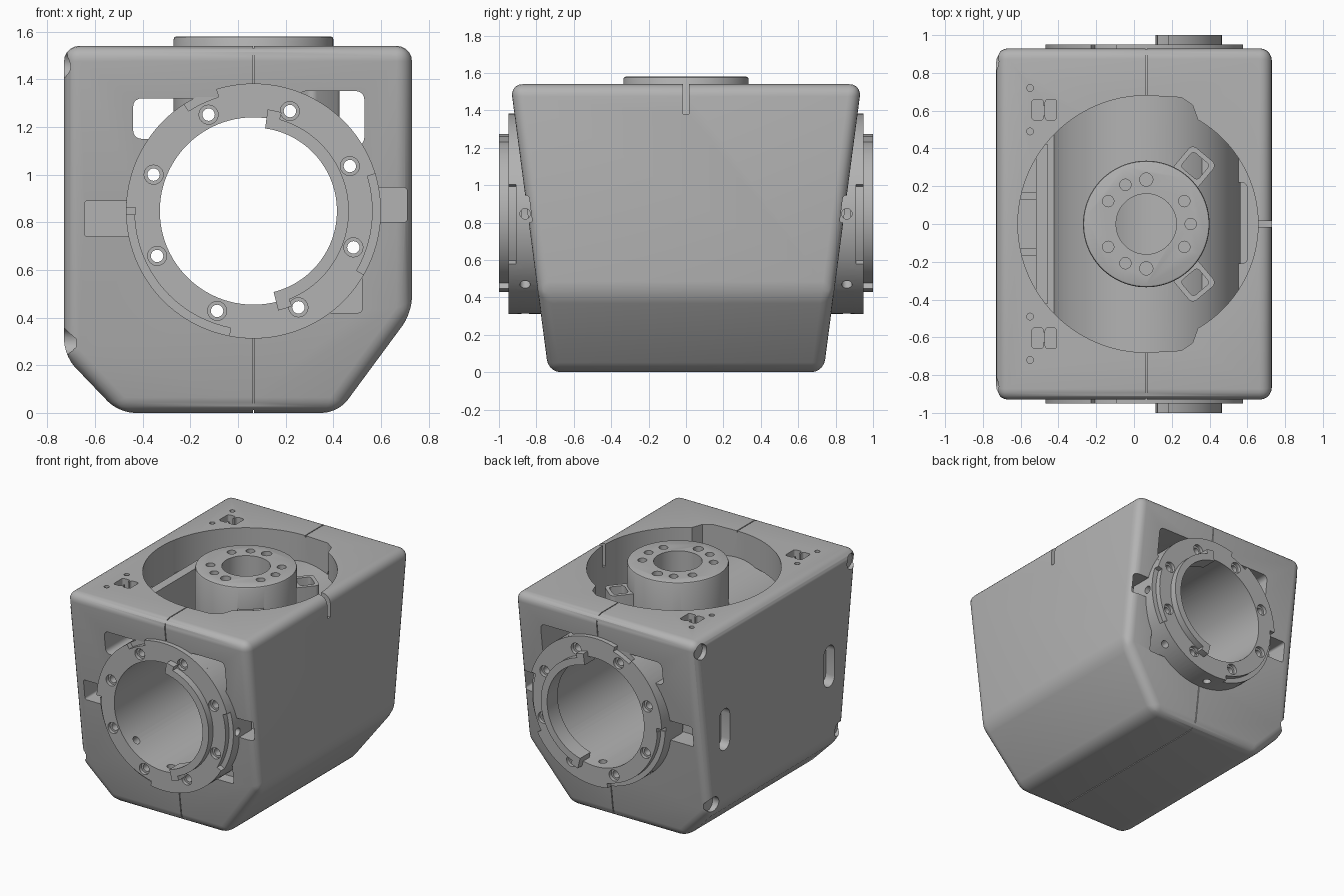
import bpy, bmesh
from math import cos, sin, radians, atan
from mathutils import Matrix, Vector

old = bpy.data.objects.get("Cube")
if old:
    bpy.data.objects.remove(old)

grey = bpy.data.materials.new("plain grey")
grey.use_nodes = True
grey.diffuse_color = (0.45, 0.45, 0.45, 1)
grey.node_tree.nodes["Principled BSDF"].inputs["Base Color"].default_value = (0.45, 0.45, 0.45, 1)

CX, CZ = 0.065, 0.847          # bore centre
FLANGE, TUBE, BORE = 0.535, 0.5, 0.393
END = 0.95                     # flange face


# ---------- helpers ----------
def arc(cx, cy, r, a0, a1, n):
    return [(cx + r * cos(radians(a0 + (a1 - a0) * i / n)),
             cy + r * sin(radians(a0 + (a1 - a0) * i / n))) for i in range(n + 1)]


def circle(cx, cy, r, n=24):
    return arc(cx, cy, r, 0, 360, n)[:-1]


def sector(r0, r1, a0, a1, n=32):
    return arc(CX, CZ, r1, a0, a1, n) + arc(CX, CZ, r0, a1, a0, n)


def rect(x0, x1, y0, y1, r=0.0):
    if not r:
        return [(x0, y0), (x1, y0), (x1, y1), (x0, y1)]
    return (arc(x1 - r, y1 - r, r, 0, 90, 5) + arc(x0 + r, y1 - r, r, 90, 180, 5)
            + arc(x0 + r, y0 + r, r, 180, 270, 5) + arc(x1 - r, y0 + r, r, 270, 360, 5))


def prism(name, pts, axis, lo, hi):
    """Extrude a flat outline along an axis."""
    place = {"x": lambda a, b, t: (t, a, b),
             "y": lambda a, b, t: (a, t, b),
             "z": lambda a, b, t: (a, b, t)}[axis]
    bm = bmesh.new()
    ends = [[bm.verts.new(place(a, b, t)) for a, b in pts] for t in (lo, hi)]
    for ring in ends:
        bm.faces.new(ring)
    for i in range(len(pts)):
        j = (i + 1) % len(pts)
        bm.faces.new((ends[0][i], ends[0][j], ends[1][j], ends[1][i]))
    bmesh.ops.recalc_face_normals(bm, faces=bm.faces)
    mesh = bpy.data.meshes.new(name)
    bm.to_mesh(mesh)
    bm.free()
    mesh.materials.append(grey)
    ob = bpy.data.objects.new(name, mesh)
    bpy.context.collection.objects.link(ob)
    return ob


def apply(ob, mod):
    bpy.context.view_layer.objects.active = ob
    bpy.ops.object.modifier_apply(modifier=mod.name)


def combine(ob, other, op="DIFFERENCE"):
    mod = ob.modifiers.new("bool", "BOOLEAN")
    mod.operation, mod.solver, mod.object = op, "EXACT", other
    apply(ob, mod)
    bpy.data.objects.remove(other)


def cut(ob, pts, axis, lo, hi, tilt=None):
    c = prism("cutter", pts, axis, lo, hi)
    if tilt:
        c.data.transform(tilt)
    combine(ob, c)


def round_edges(ob, width, segments, limit=25):
    mod = ob.modifiers.new("bevel", "BEVEL")
    mod.width, mod.segments, mod.limit_method = width, segments, "ANGLE"
    mod.angle_limit = radians(limit)
    apply(ob, mod)


# ---------- housing: chamfered block, ends leaning inward ----------
outline = [(-0.73, 0.24), (-0.50, 0), (0.42, 0), (0.73, 0.42), (0.73, 1.54), (-0.73, 1.54)]
housing = prism("housing", outline, "y", -1, 1)
for v in housing.data.vertices:
    v.co.y *= 0.735 + 0.132 * v.co.z
round_edges(housing, 0.065, 5)

# top opening and the deeper side pocket
opening = (arc(CX, 0, 0.68, 90, 270, 48) + [(0.25, -0.67), (0.31, -0.63)]
           + arc(0.02, 0, 0.637, -60, 60, 32) + [(0.31, 0.63), (0.25, 0.67)])
cut(housing, opening, "z", 0.95, 1.7)
cut(housing, rect(0.45, 0.6, -0.21, 0.22, 0.03), "z", 0.75, 1.2)
# passage for the tube
cut(housing, circle(CX, CZ, 0.485, 64), "y", -1.1, 1.1)
# windows through both end walls
cut(housing, rect(-0.44, -0.05, 1.15, 1.32, 0.035), "y", -1.1, 1.1)
cut(housing, rect(0.25, 0.53, 1.12, 1.35, 0.035), "y", -1.1, 1.1)
for s in (-1, 1):
    # pockets beside the flanges
    for x0, x1, z0, z1, deep in ((-0.645, -0.4, 0.74, 0.89, 0.68), (0.55, 0.71, 0.8, 0.945, 0.68),
                                 (0.3, 0.52, 0.42, 0.62, 0.7)):
        cut(housing, rect(x0, x1, z0, z1, 0.015), "y", *sorted((s * deep, s * 1.1)))
    # slots and corner reliefs on the -x wall
    cut(housing, rect(s * 0.6 - 0.06, s * 0.6 + 0.06, 0.65, 0.95, 0.058), "x", -0.8, -0.66)
    cut(housing, circle(s * 0.86, 1.46, 0.055), "x", -0.8, -0.695)
    cut(housing, circle(s * 0.72, 0.3, 0.055), "x", -0.8, -0.68)
    # latch recesses and pin holes on top
    cut(housing, rect(-0.54, -0.48, s * 0.605 - 0.055, s * 0.605 + 0.055, 0.015), "z", 1.46, 1.6)
    cut(housing, rect(-0.47, -0.41, s * 0.605 - 0.055, s * 0.605 + 0.055, 0.015), "z", 1.42, 1.6)
    cut(housing, rect(-0.5, -0.45, s * 0.6 - 0.025, s * 0.6 + 0.025), "z", 1.46, 1.6)
    for y in (0.72, 0.49):
        cut(housing, circle(-0.55, s * y, 0.018, 16), "z", 1.48, 1.6)
    # seam groove on the leaning end
    lean = Matrix.Translation(Vector((0, s * 0.735, 0))) @ Matrix.Rotation(-s * atan(0.132), 4, "X")
    cut(housing, rect(CX - 0.003, CX + 0.003, -0.012, 0.012), "z", -0.1, 1.7, lean)
cut(housing, rect(CX - 0.003, CX + 0.003, -1, 1), "z", 1.528, 1.6)
cut(housing, rect(CX - 0.003, CX + 0.003, -1, 1), "z", -0.05, 0.012)
# narrow notch in the +x wall
cut(housing, rect(-0.017, 0.017, 1.38, 1.6), "x", 0.6, 0.8)

# ---------- inner rib behind the -x wall ----------
rib = prism("inner_rib", rect(-0.52, -0.455, -0.42, 0.42), "z", 0.9, 1.36)
for y in (-0.15, 0.15):
    brace = prism("rib_brace", rect(-0.62, -0.5, y - 0.02, y + 0.02), "z", 0.9, 1.3)
    combine(rib, brace, "UNION")

# ---------- tube with a flange at each end ----------
tube = prism("tube", circle(CX, CZ, TUBE, 96), "y", -END, END)
for s in (-1, 1):
    lo, hi = sorted((s * 0.7, s * 0.91))
    combine(tube, prism("flange", circle(CX, CZ, FLANGE, 96), "y", lo, hi), "UNION")
    lo, hi = sorted((s * 0.9, s * END))
    for a0, a1 in ((17, 107), (123, 180), (-101, -30)):
        combine(tube, prism("rim_arc", sector(0.48, FLANGE, a0, a1), "y", lo, hi), "UNION")

# ---------- pedestal rising through the opening ----------
pedestal = prism("pedestal", circle(CX, 0, 0.335, 96), "z", 1.0, 1.58)
round_edges(pedestal, 0.012, 2, 60)
for s in (-1, 1):
    turn = Matrix.Translation((CX, 0, 0)) @ Matrix.Rotation(radians(50 * s), 4, "Z")
    lug = prism("lug", rect(0.28, 0.48, -0.085, 0.085, 0.03), "z", 1.1, 1.42)
    lug.data.transform(turn)
    combine(pedestal, lug, "UNION")
    cut(pedestal, rect(0.35, 0.455, -0.058, 0.058, 0.02), "z", 1.25, 1.5, turn)
for a in (90, 118, 149, 0, 31, -31, -149, -118, -90):
    r = 0.035 if abs(a) == 90 else 0.03
    cut(pedestal, circle(CX + 0.235 * cos(radians(a)), 0.235 * sin(radians(a)), r), "z", 1.48, 1.65)

# bore and centre hole
for ob in (tube, pedestal):
    cut(ob, circle(CX, CZ, BORE, 96), "y", -1.1, 1.1)
    cut(ob, circle(CX, 0, 0.16, 48), "z", 1.0, 1.7)

# counterbored bolt holes around the flanges, running the full length
for k in range(8):
    a = radians(25 + 45 * k)
    x, z = CX + 0.446 * cos(a), CZ + 0.446 * sin(a)
    cut(tube, circle(x, z, 0.026, 20), "y", -1.1, 1.1)
    if abs(z - CZ) < 0.5:
        cut(pedestal, circle(x, z, 0.026, 20), "y", -1.1, 1.1)
        cut(housing, circle(x, z, 0.026, 20), "y", -1.1, 1.1)
    for s in (-1, 1):
        cut(tube, circle(x, z, 0.04), "y", *sorted((s * 0.925, s * 1.1)))
# radial pin holes and a side key slot
for s in (-1, 1):
    for a in (0, -45, -90, -135):
        swing = Matrix.Translation((CX, s * 0.86, CZ)) @ Matrix.Rotation(radians(-a), 4, "Y")
        cut(tube, circle(0, 0, 0.028, 20), "x", 0.36, 0.6, swing)
    cut(tube, rect(-0.5, -0.43, CZ - 0.015, CZ + 0.015), "y", *sorted((s * 0.9, s * 1.1)))

# ---------- half-round guide lips on both ends ----------
lips = []
for s, side in ((-1, "front"), (1, "back")):
    lo, hi = sorted((s * 0.88, s * 1.0))
    lip = prism(side + "_guide_lip", sector(0.35, 0.4, -76, 82, 64), "y", lo, hi)
    for a0, a1 in ((-76, -68), (74, 82)):
        combine(lip, prism("lip_end", sector(0.35, 0.43, a0, a1, 6), "y", lo, hi), "UNION")
    lips.append(lip)

# ---------- smooth shading with sharp edges kept ----------
for ob in [housing, rib, tube, pedestal] + lips:
    bpy.ops.object.select_all(action="DESELECT")
    ob.select_set(True)
    bpy.context.view_layer.objects.active = ob
    bpy.ops.object.shade_smooth_by_angle(angle=radians(30))
